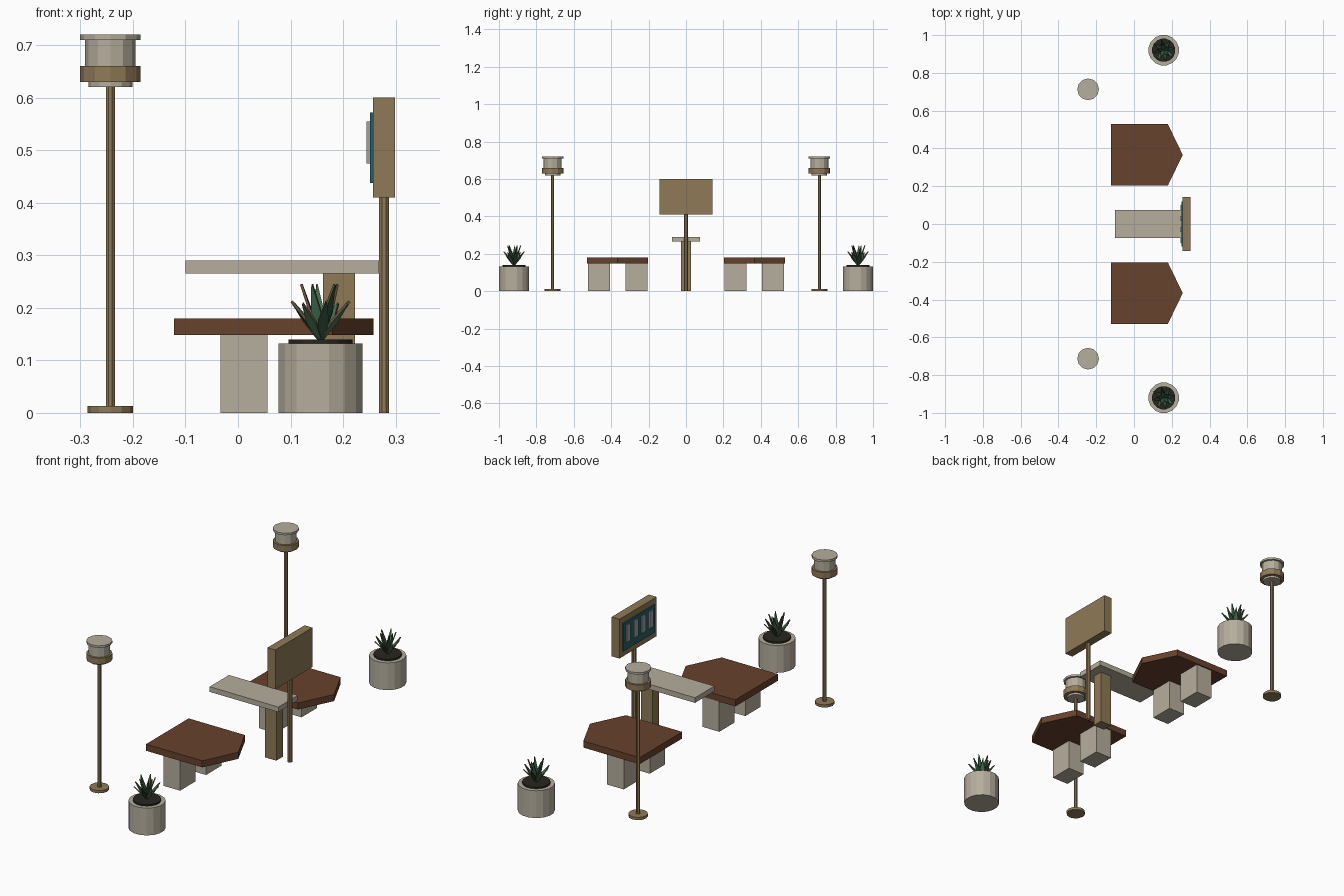
import bpy, bmesh, math
from mathutils import Vector, Matrix

if "Cube" in bpy.data.objects:
    bpy.data.objects.remove(bpy.data.objects["Cube"])


def material(name, rgb):
    m = bpy.data.materials.new(name)
    m.diffuse_color = (*rgb, 1)
    m.use_nodes = True
    m.node_tree.nodes["Principled BSDF"].inputs["Base Color"].default_value = m.diffuse_color
    return m


STONE = material("stone", (0.468, 0.424, 0.337))
BRONZE = material("bronze", (0.275, 0.195, 0.092))
WOOD = material("red_brown_wood", (0.137, 0.054, 0.026))
SOIL = material("soil", (0.022, 0.019, 0.013))
TEAL = material("screen_teal", (0.022, 0.115, 0.135))
PALE = material("pale_blue_grey", (0.32, 0.38, 0.38))
DARK_GREEN = material("dark_green", (0.026, 0.075, 0.042))
GREEN = material("leaf_green", (0.06, 0.16, 0.085))
STEM = material("leaf_edge_brown", (0.13, 0.085, 0.045))


def finish(name, bm, *mats):
    bmesh.ops.recalc_face_normals(bm, faces=bm.faces[:])
    me = bpy.data.meshes.new(name)
    bm.to_mesh(me)
    bm.free()
    for m in mats:
        me.materials.append(m)
    ob = bpy.data.objects.new(name, me)
    bpy.context.collection.objects.link(ob)
    return ob


def box(name, x, y, z, mat):
    bm = bmesh.new()
    bmesh.ops.create_cube(bm, size=1)
    for v in bm.verts:
        v.co = [lo + (c + 0.5) * (hi - lo) for c, (lo, hi) in zip(v.co, (x, y, z))]
    return finish(name, bm, mat)


def cylinder(name, x, y, r, z0, z1, sides, mat, turn=0.0):
    bm = bmesh.new()
    place = Matrix.Translation((x, y, (z0 + z1) / 2)) @ Matrix.Rotation(turn, 4, 'Z')
    bmesh.ops.create_cone(bm, cap_ends=True, segments=sides, radius1=r, radius2=r,
                          depth=z1 - z0, matrix=place)
    return finish(name, bm, mat)


def prism(name, outline, z0, z1, mat):
    bm = bmesh.new()
    face = bm.faces.new([bm.verts.new((x, y, z0)) for x, y in outline])
    ext = bmesh.ops.extrude_face_region(bm, geom=[face])["geom"]
    bmesh.ops.translate(bm, vec=(0, 0, z1 - z0),
                        verts=[g for g in ext if isinstance(g, bmesh.types.BMVert)])
    return finish(name, bm, mat)


def add_leaf(bm, base, angle, tilt, length, width, blade_index):
    # pointed thin blade: green faces, brown edges
    d = Vector((math.sin(tilt) * math.cos(angle), math.sin(tilt) * math.sin(angle), math.cos(tilt)))
    s = Vector((-math.sin(angle), math.cos(angle), 0))
    n = s.cross(d) * 0.0025
    outline = [(0, -0.4), (0.5, -1), (1, -0.08), (1, 0.08), (0.5, 1), (0, 0.4)]
    pts = [base + d * length * t + s * width * w for t, w in outline]
    front = [bm.verts.new(p + n) for p in pts]
    back = [bm.verts.new(p - n) for p in pts]
    for ring in (front, back[::-1]):
        bm.faces.new(ring).material_index = blade_index
    for i in range(6):
        j = (i + 1) % 6
        bm.faces.new((front[j], front[i], back[i], back[j])).material_index = 2


for side, tag in ((-1, "front"), (1, "back")):
    # street lamp
    x, y = -0.243, side * 0.713
    cylinder(f"lamp_base_{tag}", x, y, 0.043, 0, 0.013, 12, BRONZE)
    cylinder(f"lamp_pole_{tag}", x, y, 0.0092, 0.013, 0.62, 8, BRONZE, math.pi / 8)
    cylinder(f"lamp_collar_{tag}", x, y, 0.042, 0.62, 0.63, 12, STONE)
    cylinder(f"lamp_ring_{tag}", x, y, 0.0575, 0.63, 0.66, 12, BRONZE)
    cylinder(f"lamp_body_{tag}", x, y, 0.0478, 0.66, 0.71, 12, STONE)
    cylinder(f"lamp_cap_{tag}", x, y, 0.0575, 0.71, 0.72, 12, STONE)

    # planter with soil and pointed leaves
    x, y = 0.157, side * 0.92
    cylinder(f"planter_{tag}", x, y, 0.0815, 0, 0.132, 16, STONE, math.pi / 16)
    cylinder(f"soil_{tag}", x, y, 0.062, 0.132, 0.14, 16, SOIL, math.pi / 16)
    bm = bmesh.new()
    base = Vector((x, y, 0.138))
    for i in range(8):
        add_leaf(bm, base, math.tau * i / 8 + 0.2, math.radians(37 + 4 * (i % 2)),
                 0.093, 0.0105, i % 2)
    for i in range(5):
        add_leaf(bm, base, math.tau * i / 5 + 0.5, math.radians(19), 0.113, 0.0105, i % 2)
    finish(f"plant_{tag}", bm, DARK_GREEN, GREEN, STEM)

    # bench: pointed slab on two blocks
    slab = [(-0.122, 0.203), (0.179, 0.203), (0.258, 0.366), (0.179, 0.529), (-0.122, 0.529)]
    prism(f"bench_top_{tag}", [(px, side * py) for px, py in slab], 0.148, 0.18, WOOD)
    for k, (lo, hi) in enumerate(((0.207, 0.324), (0.406, 0.523))):
        box(f"bench_leg_{tag}_{k + 1}", (-0.033, 0.056), sorted((side * lo, side * hi)),
            (0, 0.148), STONE)

# counter on its pedestal
box("counter_top", (-0.1, 0.268), (-0.074, 0.074), (0.265, 0.29), STONE)
box("counter_pedestal", (0.162, 0.223), (-0.026, 0.026), (0, 0.265), BRONZE)

# sign board with screen and four bars
cylinder("sign_post", 0.278, 0, 0.0105, 0, 0.41, 8, BRONZE, math.pi / 8)
box("sign_board", (0.257, 0.299), (-0.142, 0.142), (0.41, 0.6), BRONZE)
box("sign_screen", (0.251, 0.257), (-0.12, 0.12), (0.438, 0.572), TEAL)
for i in range(4):
    c = -0.087 + 0.058 * i
    box(f"screen_bar_{i + 1}", (0.245, 0.251), (c - 0.014, c + 0.014), (0.475, 0.555), PALE)
